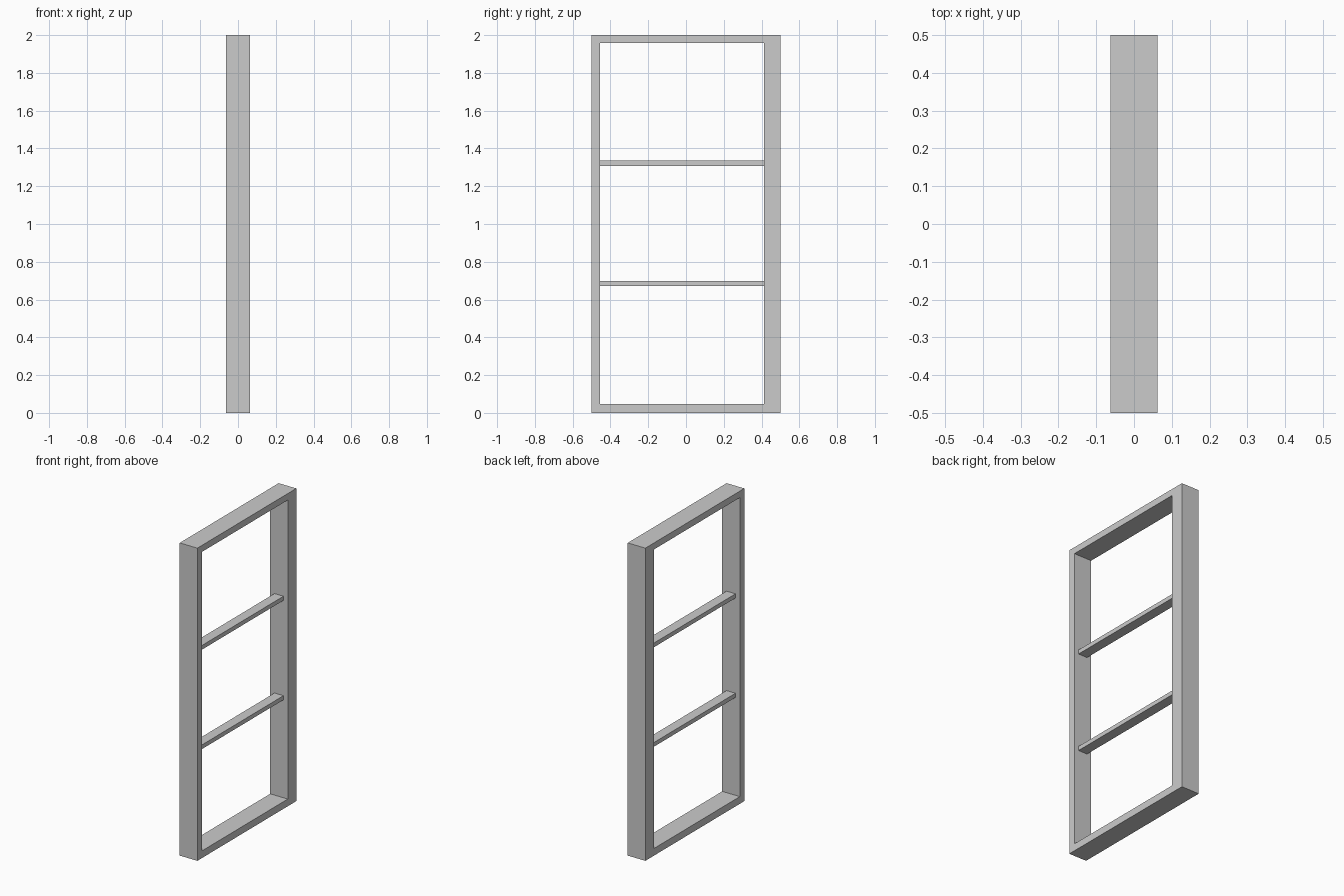
import bpy, bmesh

if "Cube" in bpy.data.objects:
    bpy.data.objects.remove(bpy.data.objects["Cube"])

# Outer and inner outline of the frame in (y, z)
OUTER = [(-0.5, 0.0), (0.5, 0.0), (0.5, 2.0), (-0.5, 2.0)]
INNER = [(-0.455, 0.046), (0.414, 0.046), (0.414, 1.958), (-0.455, 1.958)]
HALF_DEPTH = 0.0625


def finish(name, bm):
    bmesh.ops.recalc_face_normals(bm, faces=bm.faces)
    mesh = bpy.data.meshes.new(name)
    bm.to_mesh(mesh)
    bm.free()
    obj = bpy.data.objects.new(name, mesh)
    bpy.context.collection.objects.link(obj)
    return obj


def box(name, lo, hi):
    bm = bmesh.new()
    bmesh.ops.create_cube(bm, size=1)
    for v in bm.verts:
        v.co = [l if c < 0 else h for c, l, h in zip(v.co, lo, hi)]
    return finish(name, bm)


# Outer frame: a one-piece rectangular ring with depth along x
bm = bmesh.new()
outer = [bm.verts.new((-HALF_DEPTH, y, z)) for y, z in OUTER]
inner = [bm.verts.new((-HALF_DEPTH, y, z)) for y, z in INNER]
ring = []
for i in range(4):
    j = (i + 1) % 4
    ring.append(bm.faces.new((outer[i], outer[j], inner[j], inner[i])))
ext = bmesh.ops.extrude_face_region(bm, geom=ring, use_keep_orig=True)
moved = [g for g in ext["geom"] if isinstance(g, bmesh.types.BMVert)]
bmesh.ops.translate(bm, verts=moved, vec=(2 * HALF_DEPTH, 0, 0))
finish("window_frame", bm)

# Two thinner crossbars between the side posts
for name, z in (("lower_crossbar", 0.672), ("upper_crossbar", 1.308)):
    box(name, (-0.032, INNER[0][0], z), (0.032, INNER[1][0], z + 0.027))
